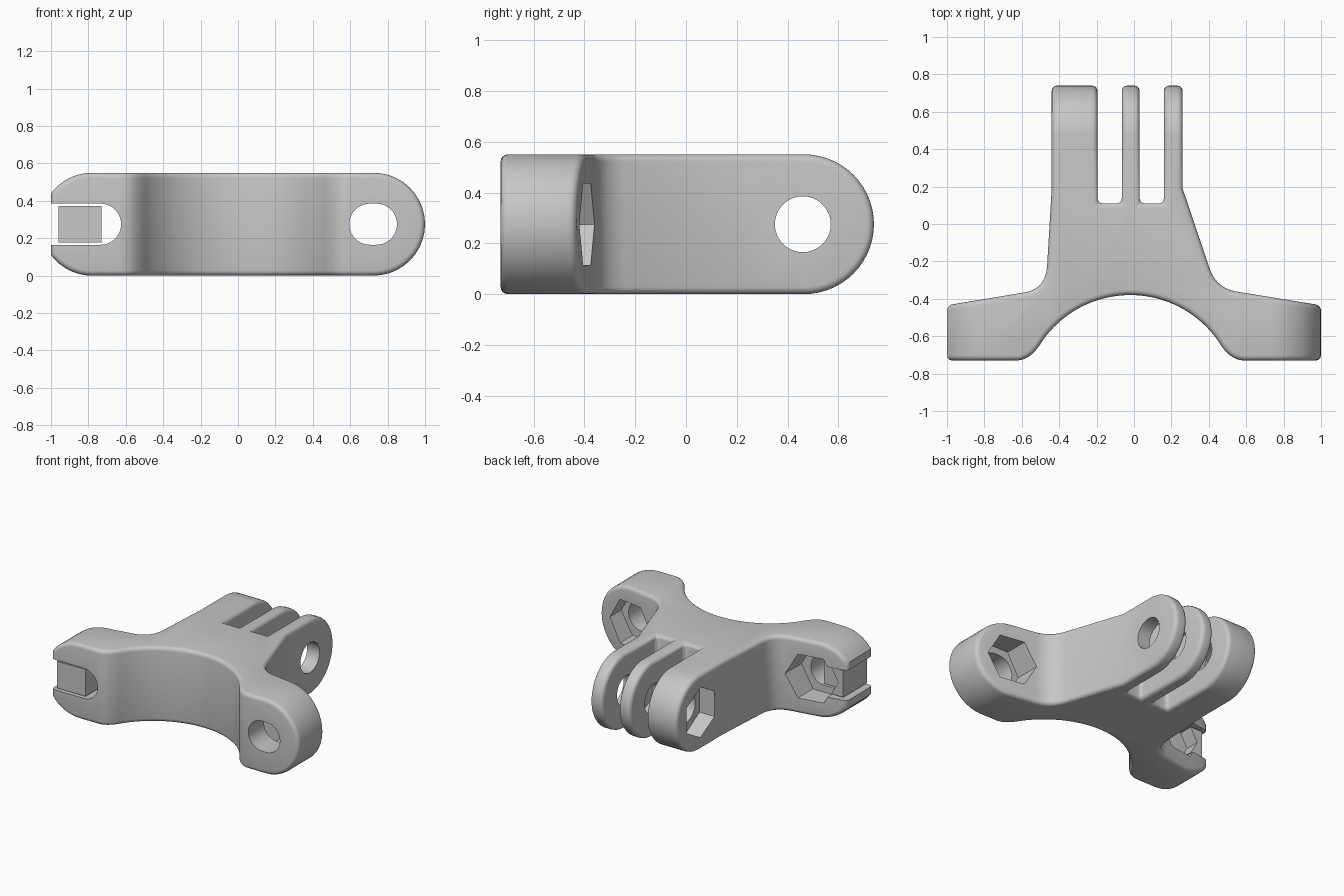
import bpy, bmesh
from math import sin, cos, radians
from mathutils import Vector

if "Cube" in bpy.data.objects:
    bpy.data.objects.remove(bpy.data.objects["Cube"])

H = 0.55          # bracket height
MID = H / 2       # height of every bolt axis
BORE = 0.11       # bolt hole radius

grey = bpy.data.materials.new("plastic_grey")
grey.use_nodes = True
grey.diffuse_color = (0.57, 0.57, 0.57, 1)
grey.node_tree.nodes["Principled BSDF"].inputs["Base Color"].default_value = grey.diffuse_color


def arc(cx, cy, r, a0, a1, n=20):
    """Points of a circular arc, angles in degrees."""
    step = radians(a1 - a0) / n
    return [(cx + r * cos(radians(a0) + i * step), cy + r * sin(radians(a0) + i * step))
            for i in range(n + 1)]


def fillet(a, corner, b, n=7):
    """Quadratic blend from a to b that leans toward corner."""
    a, c, b = Vector(a), Vector(corner), Vector(b)
    return [tuple(a * (1 - t) ** 2 + c * 2 * t * (1 - t) + b * t * t)
            for t in (i / n for i in range(n + 1))]


def prism(name, points, axis, lo, hi):
    """Extrude a 2D profile along the named axis."""
    place = {"x": lambda u, v, w: (w, u, v),
             "y": lambda u, v, w: (u, w, v),
             "z": lambda u, v, w: (u, v, w)}[axis]
    bm = bmesh.new()
    rings = [[bm.verts.new(place(u, v, w)) for u, v in points] for w in (lo, hi)]
    for ring in rings:
        bm.faces.new(ring)
    for i in range(len(points)):
        bm.faces.new((rings[0][i - 1], rings[0][i], rings[1][i], rings[1][i - 1]))
    bmesh.ops.recalc_face_normals(bm, faces=bm.faces)
    mesh = bpy.data.meshes.new(name)
    bm.to_mesh(mesh)
    bm.free()
    obj = bpy.data.objects.new(name, mesh)
    bpy.context.collection.objects.link(obj)
    mesh.materials.append(grey)
    return obj


def apply(obj, mod):
    bpy.context.view_layer.objects.active = obj
    bpy.ops.object.modifier_apply(modifier=mod.name)


def combine(obj, tool, operation="DIFFERENCE"):
    """Boolean with a throw-away tool, then weld stray vertices."""
    mod = obj.modifiers.new("cut", "BOOLEAN")
    mod.operation, mod.solver, mod.object = operation, "EXACT", tool
    mod.use_self = True
    apply(obj, mod)
    bpy.data.objects.remove(tool)
    bm = bmesh.new()
    bm.from_mesh(obj.data)
    bmesh.ops.remove_doubles(bm, verts=bm.verts, dist=0.0001)
    bm.to_mesh(obj.data)
    bm.free()


def rect(u0, u1, v0, v1):
    return [(u0, v0), (u1, v0), (u1, v1), (u0, v1)]


def hexagon(u, v, turn):
    return arc(u, v, 0.185, turn, turn + 300, 5)


# Plan outline of the bracket, oversized at the ends that get rounded
saddle = arc(-0.02, -0.953, 0.573, 35, 145, 36)
outline = [(-0.44, 0.9), (0.26, 0.9), (0.26, 0.19)]
outline += fillet((0.405, -0.24), (0.44, -0.34), (0.54, -0.36))
outline += [(1.1, -0.451), (1.1, -0.73)]
outline += fillet((0.59, -0.73), (0.51, -0.73), saddle[0])
outline += saddle[1:-1]
outline += fillet(saddle[-1], (-0.55, -0.73), (-0.63, -0.73))
outline += [(-1.1, -0.73), (-1.1, -0.451)]
outline += fillet((-0.58, -0.365), (-0.475, -0.345), (-0.465, -0.23))
outline += [(-0.44, 0.19)]
body = prism("bracket_body", outline, "z", -0.1, H + 0.1)

# Rounded arm ends; the right end is trimmed flat
ends = arc(0.725, MID, MID, -90, 90)
ends += arc(-0.78, MID, MID, 90, 143, 8) + arc(-0.78, MID, MID, 217, 270, 8)
combine(body, prism("arm_profile", ends, "y", -1.1, 1.1), "INTERSECT")

# Rounded fork tip, running out tangentially past the flat faces
tip = arc(0.465, MID, MID, -84, 84, 26)
tip += [(0.3, H + 0.02), (-1, H + 0.15), (-1, -0.15), (0.3, -0.02)]
combine(body, prism("fork_profile", tip, "x", -1.2, 1.2), "INTERSECT")

# Slots between the fork fins
for x0, x1 in ((-0.195, -0.065), (0.03, 0.16)):
    combine(body, prism("slot", rect(x0, x1, 0.11, 1), "z", -0.2, H + 0.2))

# Soft edges
soft = body.modifiers.new("soft_edges", "BEVEL")
soft.width, soft.segments = 0.028, 4
soft.limit_method, soft.angle_limit = "ANGLE", radians(46)
soft.use_clamp_overlap = False
apply(body, soft)

# Bolt holes: fork bore, elongated left hole, open right hole
combine(body, prism("fork_bore", arc(0.46, MID, BORE, 0, 350, 35), "x", -1, 1))
left_hole = arc(0.74, MID, BORE, -90, 90) + arc(0.705, MID, BORE, 90, 270)
combine(body, prism("left_hole", left_hole, "y", -1, 0))
right_hole = arc(-0.735, MID, BORE, -90, 90) + [(-1.2, MID + BORE), (-1.2, MID - BORE)]
combine(body, prism("right_hole", right_hole, "y", -1, 0))

# Loose filler block in the open hole
block = prism("filler_block", rect(-0.96, -0.73, MID - 0.098, MID + 0.098), "y", -0.72, -0.445)

# Hexagonal nut pockets
for x in (0.725, -0.735):
    combine(body, prism("arm_pocket", hexagon(x, MID, 0), "y", -0.55, -0.2))
combine(block, prism("block_pocket", hexagon(-0.735, MID, 0), "y", -0.55, -0.2))
combine(body, prism("fork_pocket", hexagon(0.46, MID, 30), "x", -0.6, -0.32))

# Smooth shading with crisp edges
for obj in (body, block):
    bpy.ops.object.select_all(action="DESELECT")
    obj.select_set(True)
    bpy.context.view_layer.objects.active = obj
    bpy.ops.object.shade_smooth_by_angle(angle=radians(32))
